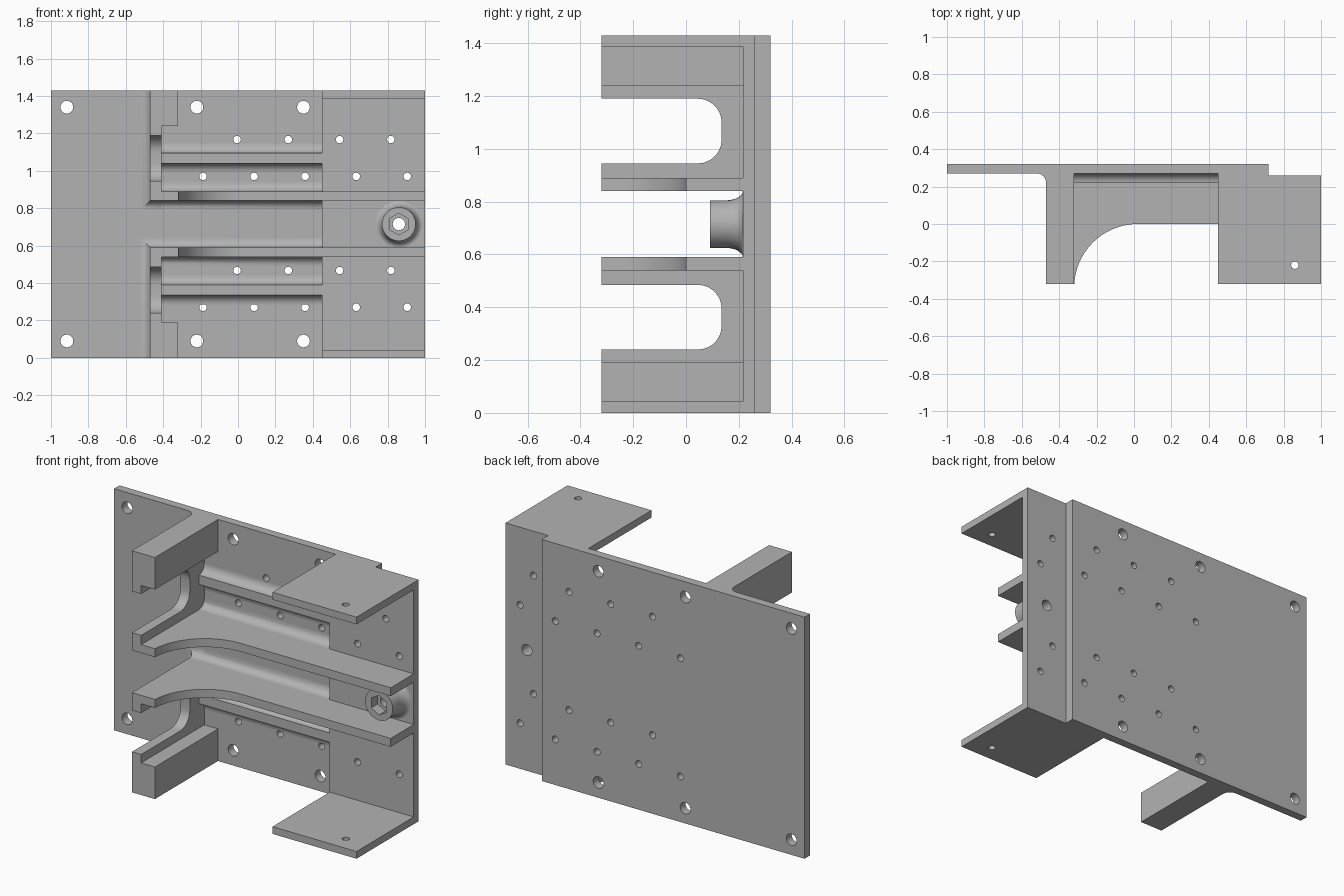
import bpy, bmesh, math
from mathutils import Matrix, Vector

old = bpy.data.objects.get("Cube")
if old:
    bpy.data.objects.remove(old, do_unlink=True)

H = 1.43          # overall height
FLOOR = 0.27      # front of the back plate
PAD = 0.215       # front of the thick mounting pad
parts = []

grey = bpy.data.materials.new("grey metal")
grey.use_nodes = True
grey.diffuse_color = (0.45, 0.45, 0.45, 1)
bsdf = next(n for n in grey.node_tree.nodes if n.type == "BSDF_PRINCIPLED")
bsdf.inputs["Base Color"].default_value = grey.diffuse_color
bsdf.inputs["Roughness"].default_value = 0.6


def make(name, bm, keep=True):
    bmesh.ops.recalc_face_normals(bm, faces=bm.faces)
    mesh = bpy.data.meshes.new(name)
    bm.to_mesh(mesh)
    bm.free()
    mesh.materials.append(grey)
    ob = bpy.data.objects.new(name, mesh)
    bpy.context.scene.collection.objects.link(ob)
    if keep:
        parts.append(ob)
    return ob


def skin(name, rings):
    """Solid through a stack of equal-length closed rings."""
    bm = bmesh.new()
    loops = [[bm.verts.new(p) for p in ring] for ring in rings]
    n = len(loops[0])
    for a, b in zip(loops, loops[1:]):
        for i in range(n):
            bm.faces.new((a[i], a[(i + 1) % n], b[(i + 1) % n], b[i]))
    bm.faces.new(loops[0][::-1])
    bm.faces.new(loops[-1])
    return make(name, bm)


def prism_z(name, pts, z0, z1):
    return skin(name, [[(x, y, z) for x, y in pts] for z in (z0, z1)])


def prism_x(name, pts, x0, x1):
    return skin(name, [[(x, y, z) for y, z in pts] for x in (x0, x1)])


def box(name, x0, x1, y0, y1, z0, z1):
    return prism_z(name, [(x0, y0), (x1, y0), (x1, y1), (x0, y1)], z0, z1)


def arc(cx, cy, r, start, end, n):
    angles = [math.radians(start + (end - start) * i / n) for i in range(n + 1)]
    return [(cx + r * math.cos(a), cy + r * math.sin(a)) for a in angles]


def flared(name, x0, x1, z0, z1, left, low, high, flip, r=0.05):
    """Low block on the floor whose chosen sides sweep out in a concave fillet."""
    rings = []
    for i in range(9):
        a = math.radians(90 * i / 8)
        d, y = r * (1 - math.sin(a)), FLOOR - r * (1 - math.cos(a))
        xa, za, zb = x0 - d * left, z0 - d * low, z1 + d * high
        rings.append([(x, y, flip(z)) for x, z in
                      ((xa, za), (x1, za), (x1, zb), (xa, zb))])
    return skin(name, rings)


def drill(ob, holes, axis="Y"):
    """Cut (centre, radius, length, sides) holes along an axis."""
    bm = bmesh.new()
    turn = Matrix.Rotation(math.pi / 2, 4, "X") if axis == "Y" else Matrix()
    for centre, r, length, sides in holes:
        bmesh.ops.create_cone(bm, cap_ends=True, segments=sides, radius1=r,
                              radius2=r, depth=length,
                              matrix=Matrix.Translation(Vector(centre)) @ turn)
    cutter = make("hole_cutter", bm, keep=False)
    cutter.hide_render = True
    mod = ob.modifiers.new("holes", "BOOLEAN")
    mod.operation, mod.solver, mod.object = "DIFFERENCE", "EXACT", cutter
    bpy.context.view_layer.update()
    result = bpy.data.meshes.new_from_object(
        ob.evaluated_get(bpy.context.evaluated_depsgraph_get()))
    ob.modifiers.clear()
    ob.data = result
    bpy.data.objects.remove(cutter, do_unlink=True)


# Back plate with the thicker stepped pad at one end
plate = prism_z("back_plate", [(-1, FLOOR), (0.45, FLOOR), (0.45, PAD), (1, PAD),
                               (1, 0.26), (0.72, 0.26), (0.72, 0.32), (-1, 0.32)], 0, H)
BX, BZ = 0.86, H / 2
holes = [((BX, 0.25, BZ), 0.033, 0.4, 24)]
for z in (0.09, H - 0.09):
    holes += [((x, 0.25, z), 0.034, 0.4, 24) for x in (-0.915, -0.22, 0.35)]
for drop in (0, 0.7):
    holes += [((-0.005 + 0.274 * i, 0.25, 1.167 - drop), 0.02, 0.4, 20) for i in range(4)]
    holes += [((-0.187 + 0.273 * i, 0.25, 0.97 - drop), 0.02, 0.4, 20) for i in range(5)]
drill(plate, holes)

# Outlines of the rail fin and of the notched end wall
fin = [(-0.47, FLOOR), (-0.47, -0.32)] + arc(0.02, -0.34, 0.34, 176.6, 90, 18) \
    + [(1, 0), (1, PAD), (0.45, PAD), (0.45, FLOOR)]
wall = [(FLOOR, H), (-0.32, H), (-0.32, 1.19)] + arc(0.045, 1.1, 0.09, 90, 0, 7) \
    + arc(0.045, 1.035, 0.09, 0, -90, 7) + [(-0.32, 0.945), (-0.32, 0.84), (FLOOR, 0.84)]

# Everything that repeats above and below the middle
for side, flip in (("upper", lambda z: z), ("lower", lambda z: H - z)):
    prism_z(side + "_rail_fin", fin, flip(0.84), flip(0.89))
    prism_x(side + "_end_wall", [(y, flip(z)) for y, z in wall], -0.47, -0.41)
    box(side + "_wall_block", -0.41, -0.32, -0.32, FLOOR, flip(1.24), flip(H))
    flared(side + "_wall_fillet", -0.47, -0.41, 0.84, H, 1, 1, 0, flip)
    flared(side + "_fin_fillet", -0.47, 0.46, 0.84, 0.89, 1, 1, 1, flip)
    flared(side + "_ridge", -0.41, 0.46, 1.04, 1.095, 0, 1, 1, flip)
    flange = box(side + "_flange", 0.45, 1, -0.32, PAD, flip(H - 0.043), flip(H))
    drill(flange, [((BX, -0.22, flip(H - 0.02)), 0.02, 0.2, 20)], axis="Z")

# Flared boss with a hexagonal nut pocket
outline = [(0.09, 0.09)]
for i in range(9):
    a = math.radians(90 * i / 8)
    outline.append((0.125 - 0.035 * math.cos(a), 0.15 + 0.065 * math.sin(a)))
outline.append((0.125, 0.22))
boss = skin("nut_boss", [[(BX + r * math.cos(t), y, BZ + r * math.sin(t))
                          for t in (math.tau * k / 40 for k in range(40))]
                         for r, y in outline])
drill(boss, [((BX, 0.1, BZ), 0.058, 0.1, 6)])
drill(boss, [((BX, 0.2, BZ), 0.033, 0.4, 24)])

# Smooth the curved faces and keep the edges sharp
for ob in bpy.context.selected_objects:
    ob.select_set(False)
for ob in parts:
    ob.select_set(True)
bpy.context.view_layer.objects.active = plate
bpy.ops.object.shade_smooth_by_angle(angle=math.radians(30))
